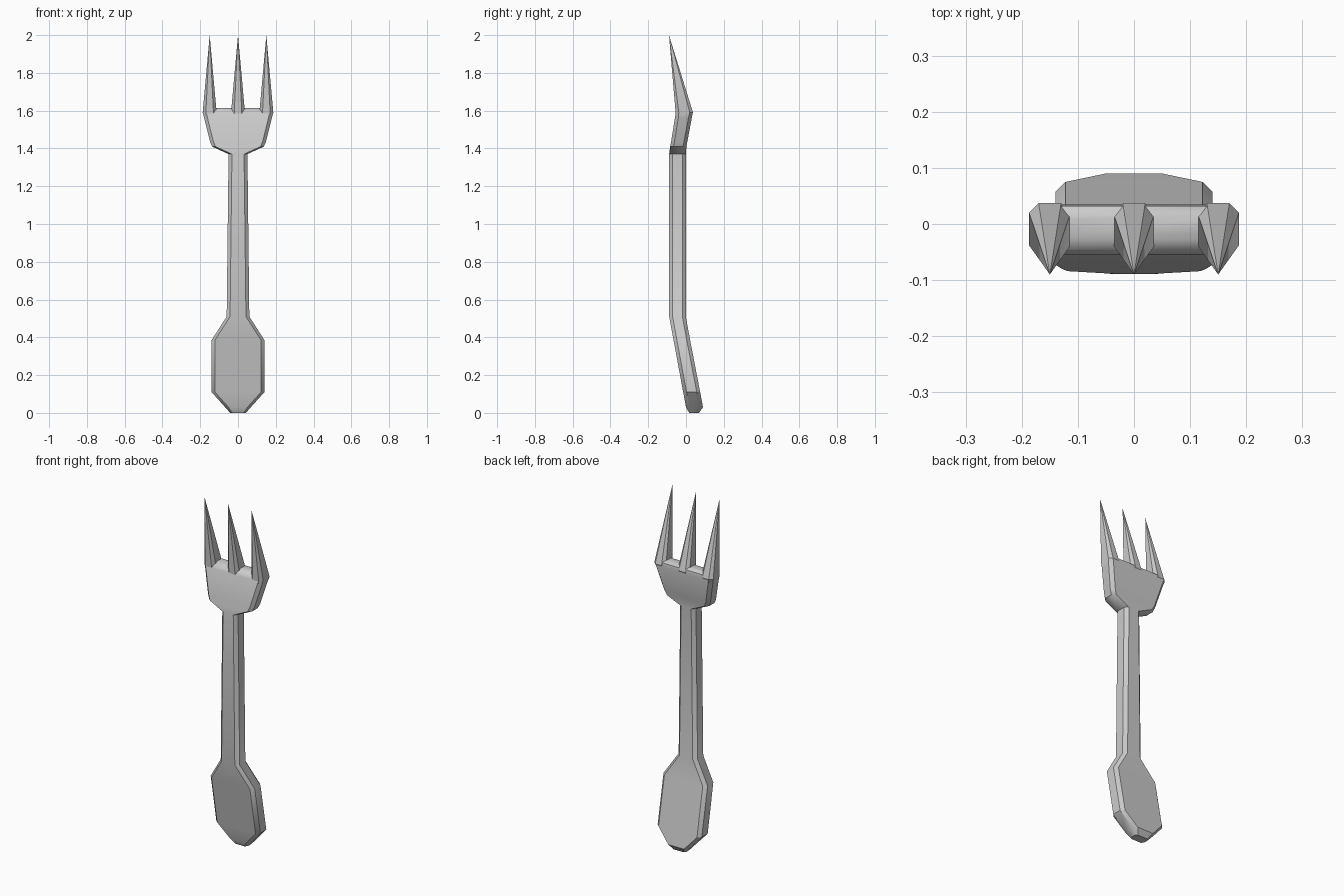
import bpy, bmesh

if "Cube" in bpy.data.objects:
    bpy.data.objects.remove(bpy.data.objects["Cube"])


def section(z, hw, cy, ht, c, cx=0.0):
    """Rectangle with chamfered corners, centred on (cx, cy) at height z."""
    return [(cx + x, cy + y, z) for x, y in (
        (hw - c, -ht), (hw, -ht + c), (hw, ht - c), (hw - c, ht),
        (-hw + c, ht), (-hw, ht - c), (-hw, -ht + c), (-hw + c, -ht))]


def loft(name, rings, tip=None):
    bm = bmesh.new()
    loops = [[bm.verts.new(p) for p in r] for r in rings]
    bm.faces.new(loops[0][::-1])
    for a, b in zip(loops, loops[1:]):
        for i in range(len(a)):
            j = (i + 1) % len(a)
            bm.faces.new((a[i], a[j], b[j], b[i]))
    last = loops[-1]
    if tip:
        t = bm.verts.new(tip)
        for i in range(len(last)):
            bm.faces.new((last[i], last[(i + 1) % len(last)], t))
    else:
        bm.faces.new(last)
    bmesh.ops.recalc_face_normals(bm, faces=bm.faces)
    mesh = bpy.data.meshes.new(name)
    bm.to_mesh(mesh)
    bm.free()
    ob = bpy.data.objects.new(name, mesh)
    bpy.context.collection.objects.link(ob)
    bpy.ops.object.select_all(action='DESELECT')
    ob.select_set(True)
    bpy.context.view_layer.objects.active = ob
    bpy.ops.object.shade_smooth_by_angle(angle=0.6)
    return ob


# Bent handle with paddle end, neck and flared head: z, half width, centre y, half depth, chamfer
profile = [
    (0.0, 0.042, 0.043, 0.026, 0.012),
    (0.03, 0.068, 0.045, 0.045, 0.018),
    (0.11, 0.14, 0.03, 0.045, 0.018),
    (0.385, 0.14, -0.022, 0.044, 0.018),
    (0.51, 0.06, -0.045, 0.044, 0.018),
    (1.37, 0.05, -0.045, 0.044, 0.018),
    (1.41, 0.137, -0.041, 0.043, 0.018),
    (1.435, 0.148, -0.036, 0.043, 0.018),
    (1.585, 0.185, -0.010, 0.045, 0.018),
    (1.605, 0.175, -0.006, 0.038, 0.016),
    (1.615, 0.165, -0.005, 0.022, 0.010),
]
loft("handle_and_head", [section(*p) for p in profile])

# Three pointed tines curving forward
for name, x in (("left", -0.15), ("middle", 0.0), ("right", 0.15)):
    loft(name + "_tine",
         [section(1.53, 0.02, -0.019, 0.035, 0.012, x),
          section(1.59, 0.037, -0.009, 0.046, 0.017, x)],
         tip=(x, -0.09, 2.0))
